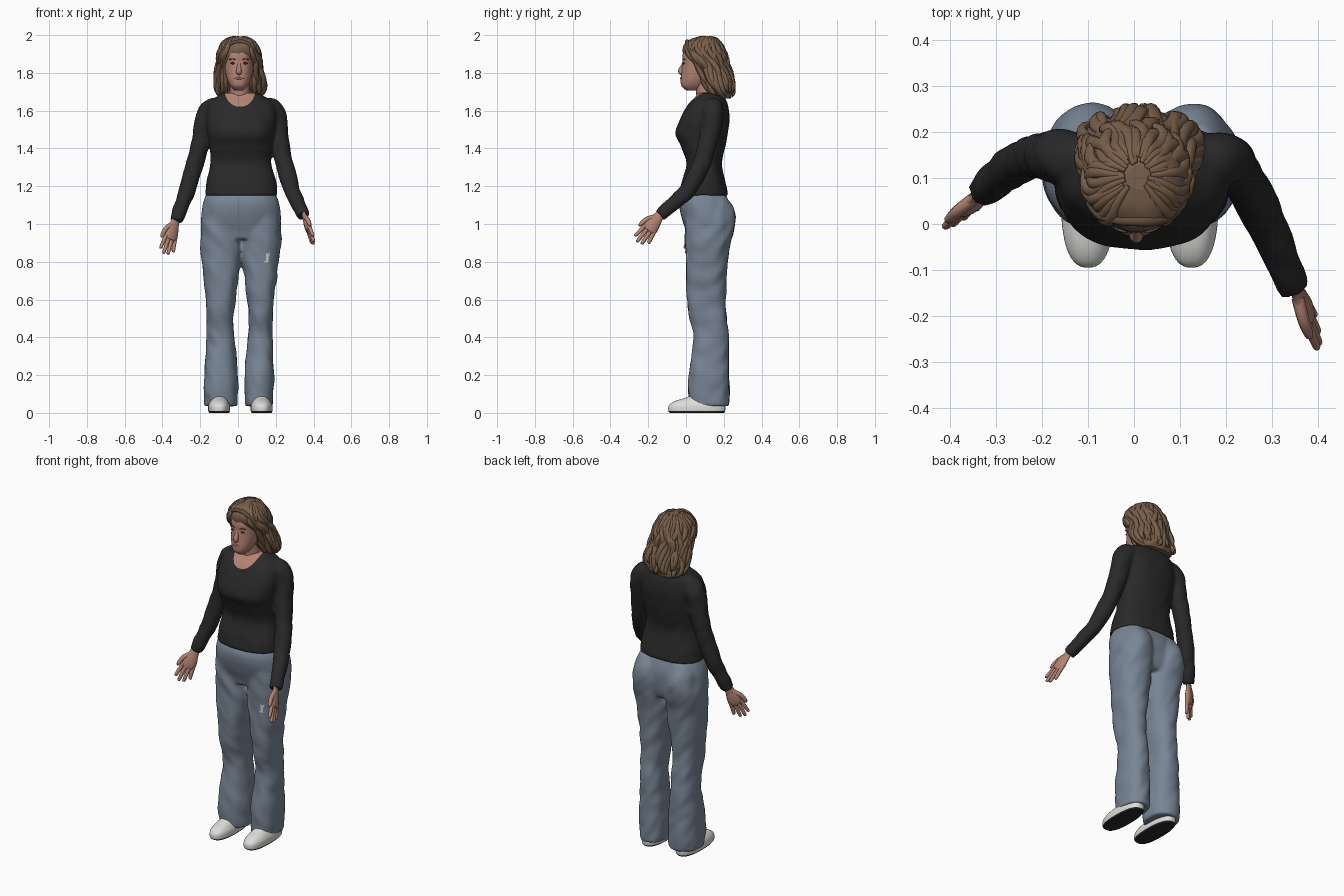
import bpy, bmesh, math, random
from mathutils import Vector, noise

random.seed(4)
if "Cube" in bpy.data.objects:
    bpy.data.objects.remove(bpy.data.objects["Cube"])


def material(name, r, g, b):
    m = bpy.data.materials.new(name)
    m.use_nodes = True
    m.diffuse_color = (r, g, b, 1)
    bsdf = m.node_tree.nodes["Principled BSDF"]
    bsdf.inputs["Base Color"].default_value = (r, g, b, 1)
    bsdf.inputs["Roughness"].default_value = 0.8
    return m


SHIRT = material("black knit", .022, .022, .022)
DENIM = material("faded denim", .19, .235, .3)
SKIN = material("skin", .45, .23, .17)
HAIR = material("brown hair", .19, .115, .068)
BAND = material("dark brown", .12, .072, .045)
SHOE = material("white leather", .72, .72, .70)
SOLE = material("black rubber", .02, .02, .02)
LIPS = material("lips", .35, .14, .11)
EYES = material("dark eyes", .06, .035, .03)
WORN = material("worn pale patch", .6, .62, .63)


def spline(rows, steps):
    """Smoothly interpolate rows of numbers."""
    out = []
    for i in range(len(rows) - 1):
        a, b, c, d = (rows[min(max(i + k, 0), len(rows) - 1)] for k in (-1, 0, 1, 2))
        for s in range(steps):
            t = s / steps
            out.append([q + t / 2 * (r - p + t * (2*p - 5*q + 4*r - u + t * (3*(q - r) + u - p)))
                        for p, q, r, u in zip(a, b, c, d)])
    return out + [list(rows[-1])]


def skin_rings(name, rings, mats, rule=None):
    """Join rings of points into a capped smooth surface."""
    bm = bmesh.new()
    rows = [[bm.verts.new(p) for p in ring] for ring in rings]
    n = len(rows[0])
    for lo, hi in zip(rows, rows[1:]):
        for j in range(n):
            k = (j + 1) % n
            bm.faces.new((lo[j], lo[k], hi[k], hi[j])).smooth = True
    bm.faces.new(rows[0])
    bm.faces.new(rows[-1])
    bmesh.ops.recalc_face_normals(bm, faces=bm.faces)
    if rule:
        for f in bm.faces:
            f.material_index = int(rule(f.calc_center_median()))
    me = bpy.data.meshes.new(name)
    bm.to_mesh(me)
    bm.free()
    for m in mats:
        me.materials.append(m)
    ob = bpy.data.objects.new(name, me)
    bpy.context.collection.objects.link(ob)
    return ob


def fuse(name, parts, accent, rule, cuts=()):
    """Merge garment parts into one seamless surface, then colour faces by rule."""
    bpy.ops.object.select_all(action="DESELECT")
    for p in parts:
        p.select_set(True)
    ob = bpy.context.view_layer.objects.active = parts[0]
    bpy.ops.object.join()
    remesh = ob.modifiers.new("merge", "REMESH")
    remesh.mode, remesh.voxel_size, remesh.use_smooth_shade = "VOXEL", .008, True
    soften = ob.modifiers.new("soften", "SMOOTH")
    soften.factor, soften.iterations = .5, 8
    for mod in ("merge", "soften"):
        bpy.ops.object.modifier_apply(modifier=mod)
    ob.name = ob.data.name = name
    ob.data.materials.append(accent)
    bm = bmesh.new()
    bm.from_mesh(ob.data)
    for point, normal in cuts:
        near = [f for f in bm.faces if (f.calc_center_median() - point).length < .15]
        geom = {g for f in near for g in (*f.verts, *f.edges, f)}
        bmesh.ops.bisect_plane(bm, geom=list(geom), plane_co=point, plane_no=normal)
    for f in bm.faces:
        f.material_index = int(rule(f.calc_center_median()))
    bm.to_mesh(ob.data)
    bm.free()


def outline(row, angle, power=2.0):
    """Point on a rounded section given as z, x range, y range."""
    z, x0, x1, y0, y1 = row
    c, s = math.cos(angle), math.sin(angle)
    e = 2 / power
    return Vector(((x0 + x1) / 2 + (x1 - x0) / 2 * math.copysign(abs(c) ** e, c),
                   (y0 + y1) / 2 + (y1 - y0) / 2 * math.copysign(abs(s) ** e, s), z))


def crease(p, amount):
    return amount * noise.noise(Vector((p.x * 14, p.y * 14, p.z * 15 + p.x * 14)))


def loft(name, rows, mats, rule=None, power=2.3, folds=0, steps=6, segs=56):
    rings = []
    for row in spline(rows, steps):
        ring = []
        for j in range(segs):
            a = math.tau * j / segs
            p = outline(row, a, power)
            ring.append(p + Vector((math.cos(a), math.sin(a), 0)) * crease(p, folds))
        rings.append(ring)
    return skin_rings(name, rings, mats, rule)


def tube(name, pts, mat, wide=(0, 1, 0), flat=1.0, folds=0, steps=5, segs=12):
    """Tube through x, y, z, radius points, flattened across the wide axis."""
    path = spline(pts, steps)
    rings = []
    for i, (x, y, z, r) in enumerate(path):
        a, b = path[max(i - 1, 0)], path[min(i + 1, len(path) - 1)]
        t = (Vector(b[:3]) - Vector(a[:3])).normalized()
        w = Vector(wide)
        w = (w - t * w.dot(t)).normalized()
        n = t.cross(w)
        ring = []
        for j in range(segs):
            q = math.tau * j / segs
            d = w * math.cos(q) + n * (math.sin(q) * flat)
            p = Vector((x, y, z)) + d * r
            ring.append(p + d * crease(p, folds))
        rings.append(ring)
    return skin_rings(name, rings, [mat])


# Shirt: body and sleeves merged, with bare skin inside a round slanting neckline
body = loft("shirt_body", [
    (1.15, -.174, .209, -.037, .224), (1.22, -.167, .202, -.024, .21),
    (1.32, -.147, .177, .003, .19), (1.41, -.152, .182, -.027, .207),
    (1.48, -.162, .192, -.056, .222), (1.56, -.17, .205, -.03, .23),
    (1.63, -.16, .195, .008, .222), (1.67, -.12, .15, .045, .205),
    (1.695, -.08, .1, .065, .185)], [SHIRT], power=2.4, folds=.004)
right_sleeve = tube("right_sleeve", [
    (-.11, .14, 1.62, .05), (-.148, .145, 1.6, .06), (-.176, .148, 1.53, .056),
    (-.192, .15, 1.44, .051), (-.235, .14, 1.3, .047), (-.275, .115, 1.16, .044),
    (-.33, .07, 1.015, .034)], SHIRT, folds=.007, steps=8, segs=24)
left_sleeve = tube("left_sleeve", [
    (.14, .14, 1.62, .05), (.182, .14, 1.6, .06), (.207, .135, 1.53, .056),
    (.221, .117, 1.44, .051), (.25, .075, 1.3, .047), (.29, .0, 1.17, .044),
    (.347, -.14, 1.045, .034)], SHIRT, folds=.007, steps=8, segs=24)
SCOOP, SLANT = Vector((.01, .02, 1.70)), .35
cuts = []
for k in range(9):
    a = -math.pi / 2 + (k - 4) * math.radians(20)
    x, z = math.cos(a) / .088, math.sin(a) / .073
    n = Vector((x, -SLANT * z, z))
    cuts.append((SCOOP + n / n.length_squared, n))
fuse("shirt", [body, right_sleeve, left_sleeve], SKIN,
     lambda p: p.z > 1.6 and all((p - co).dot(n) < 0 for co, n in cuts), cuts)

# Jeans: hips and two flared legs merged
hips = loft("jeans_hips", [
    (.92, -.16, .19, .01, .215), (.96, -.188, .218, .0, .23), (1.02, -.195, .228, -.02, .238),
    (1.08, -.19, .225, -.034, .236), (1.13, -.178, .213, -.033, .222),
    (1.18, -.16, .19, -.005, .2)], [DENIM], folds=.003)
LEG = [
    (.035, -.18, -.003, .022, .228), (.15, -.182, 0, .012, .228), (.3, -.172, -.008, .028, .227),
    (.42, -.165, -.02, .038, .224), (.55, -.165, -.02, .01, .212), (.7, -.18, .001, .0, .212),
    (.85, -.195, .02, -.002, .226), (.95, -.197, .018, -.006, .248),
    (1.03, -.188, .012, -.008, .262), (1.09, -.174, .0, -.005, .25), (1.15, -.15, -.03, .03, .21)]


def other_leg(row):
    z, x0, x1, y0, y1 = row
    k = .82 + .17 * z
    return z, .035 - x1 * k, .035 - x0 * k, y0, y1


fuse("jeans", [hips, loft("right_leg", LEG, [DENIM], folds=.008),
               loft("left_leg", [other_leg(r) for r in LEG], [DENIM], folds=.008)], WORN,
     lambda p: p.y < .06 and abs(p.x - .155 - .2 * (p.z - .82)) < .008 and abs(p.z - .82) < .025)

# Shoes with dark soles
SHOE_ROWS = [
    (0, -.152, -.048, -.085, .2), (.012, -.158, -.042, -.094, .208), (.04, -.157, -.043, -.09, .21),
    (.062, -.147, -.053, -.06, .208), (.078, -.135, -.062, -.01, .2), (.1, -.125, -.07, .05, .18)]
for side in ("right", "left"):
    rows = SHOE_ROWS
    if side == "left":
        rows = [(z, .025 - x1, .025 - x0, y0, y1) for z, x0, x1, y0, y1 in rows]
    loft(side + "_shoe", rows, [SHOE, SOLE], lambda p: p.z < .01, power=2.5)


# Hands: flattened palm, four fanned fingers and a thumb
def hand(side, wrist, along, thumbward):
    o, d, w = Vector(wrist), Vector(along).normalized(), Vector(thumbward).normalized()

    def at(length, across, r):
        return (*(o + d * length + w * across), r)

    tube(side + "_palm", [at(-.03, 0, .024), at(.01, 0, .027), at(.05, .003, .039),
                          at(.085, 0, .04), at(.105, 0, .032)], SKIN, w, .45)
    for i, length in enumerate((.172, .19, .184, .16)):
        a = .028 - i * .0187
        tube(f"{side}_finger_{i + 1}", [at(.08, a, .0115), at(.125, a * 1.2, .011),
             at(length - .006, a * 1.4, .009), at(length, a * 1.4, .003)], SKIN, w, .95, segs=8)
    tube(side + "_thumb", [at(.02, .012, .015), at(.06, .042, .014),
         at(.1, .052, .011), at(.114, .053, .004)], SKIN, w, .95, segs=8)


hand("right", (-.332, .067, 1.012), (-.27, -.32, -.9), (-.8, -.45, .4))
hand("left", (.35, -.14, 1.045), (.27, -.57, -.77), (.03, -.78, .6))

# Neck and head
tube("neck", [(.01, .125, 1.6, .064), (.01, .11, 1.68, .055), (.007, .095, 1.78, .05)],
     SKIN, segs=24)
loft("head", [
    (1.708, -.02, .03, .0, .07), (1.73, -.04, .05, -.024, .1), (1.76, -.055, .065, -.028, .13),
    (1.8, -.066, .076, -.024, .17), (1.85, -.072, .082, -.019, .2), (1.9, -.072, .082, -.017, .2),
    (1.94, -.06, .07, .006, .185), (1.97, -.03, .04, .05, .14)], [SKIN], power=2.2)

# Face features
tube("nose", [(.005, -.008, 1.862, .008), (.005, -.017, 1.838, .01), (.005, -.027, 1.814, .014),
              (.005, -.023, 1.802, .015), (.005, -.014, 1.794, .008)], SKIN, (1, 0, 0))
tube("lips", [(-.021, -.021, 1.77, .002), (.005, -.026, 1.771, .007), (.031, -.021, 1.77, .002)],
     LIPS, (0, 0, 1), .8)
for side, s in (("right", -1), ("left", 1)):
    x = .005 + s * .033
    tube(side + "_eye", [(x - .014, -.009, 1.849, .001), (x, -.014, 1.851, .006),
                         (x + .014, -.009, 1.849, .001)], EYES, (0, 0, 1), .8)
    tube(side + "_eyebrow", [(x - s * .016, -.017, 1.869, .002), (x, -.015, 1.874, .0035),
                             (x + s * .02, -.006, 1.87, .002)], BAND, (0, 0, 1), .8)

# Hair volume, then thick wavy locks laid over it
CAP = [
    (1.665, -.085, .1, .165, .235), (1.69, -.105, .128, .13, .243), (1.75, -.116, .136, .085, .243),
    (1.82, -.108, .122, .045, .228), (1.87, -.105, .117, .005, .217), (1.91, -.1, .11, -.013, .203),
    (1.95, -.085, .095, -.008, .185), (1.98, -.055, .065, .03, .163), (1.992, -.02, .03, .075, .13)]
loft("hair_volume", CAP, [HAIR], power=2, folds=.012)

SMOOTH_CAP = spline(CAP, 8)
LOCKS = 34
for i in range(LOCKS):
    base = math.radians(-48 + 276 * i / (LOCKS - 1))
    phase, bottom = random.uniform(0, math.tau), random.randint(0, 13)
    top = len(SMOOTH_CAP) - 1 - random.randint(0, 5)
    pts = []
    for k in range(13):
        t = k / 12
        row = SMOOTH_CAP[round(top + (bottom - top) * t)]
        p = outline(row, base + (.03 + .14 * t) * math.sin(phase + t * 12))
        swell = .012 * t * math.sin(phase * 2 + t * 14)
        p += Vector((math.cos(base), math.sin(base), 0)) * swell
        radius = (.005 + .032 * t * (1.2 - t)) * (.35 if k == 12 else 1)
        pts.append((*p, radius))
    tube(f"hair_lock_{i + 1}", pts, HAIR, (-math.sin(base), math.cos(base), 0), .7,
         steps=3, segs=8)

# Plaited band over the crown
tube("hair_band", [(-.098, .06, 1.85, .008), (-.09, .04, 1.885, .01), (-.06, .012, 1.94, .01),
                   (.005, .006, 1.966, .01), (.07, .012, 1.94, .01), (.1, .04, 1.885, .01),
                   (.108, .06, 1.85, .008)], BAND, folds=.005)
